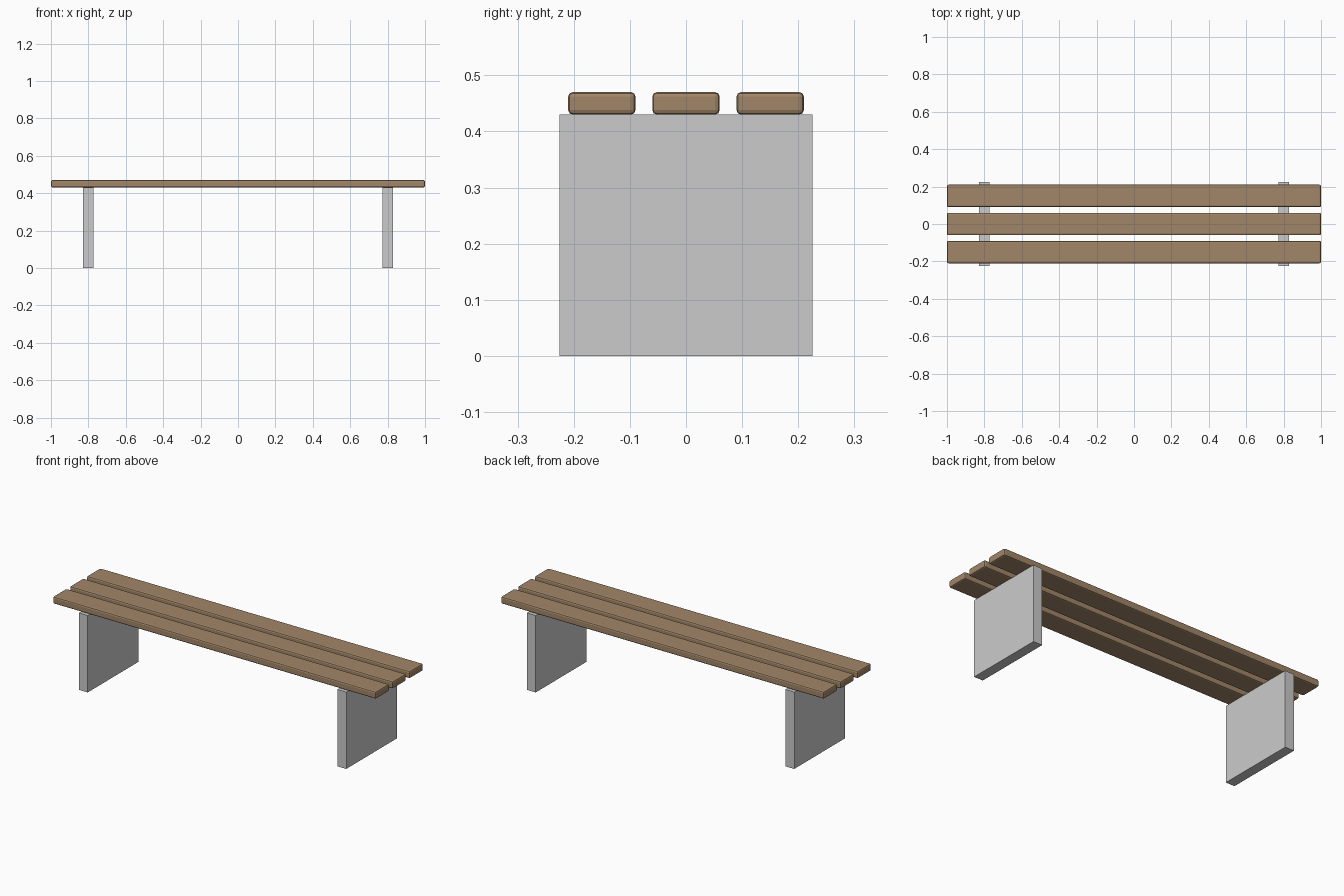
import bpy

if "Cube" in bpy.data.objects:
    bpy.data.objects.remove(bpy.data.objects["Cube"])

wood = bpy.data.materials.new("wood")
wood.diffuse_color = (0.36, 0.24, 0.14, 1)
wood.use_nodes = True
wood.node_tree.nodes["Principled BSDF"].inputs["Base Color"].default_value = wood.diffuse_color


def box(name, size, center):
    bpy.ops.mesh.primitive_cube_add(size=1, location=center)
    ob = bpy.context.object
    ob.name = name
    ob.scale = size
    bpy.ops.object.transform_apply(location=False, rotation=False, scale=True)
    return ob


# Two upright slab supports
for side, x in (("left", -0.8), ("right", 0.8)):
    box(side + "_support", (0.055, 0.45, 0.43), (x, 0, 0.215))

# Three seat slats with softened edges
for place, y in (("front", -0.15), ("middle", 0), ("back", 0.15)):
    slat = box(place + "_seat_slat", (2, 0.12, 0.04), (0, y, 0.45))
    slat.data.materials.append(wood)
    bevel = slat.modifiers.new("rounded_edges", 'BEVEL')
    bevel.width = 0.008
    bevel.segments = 2
